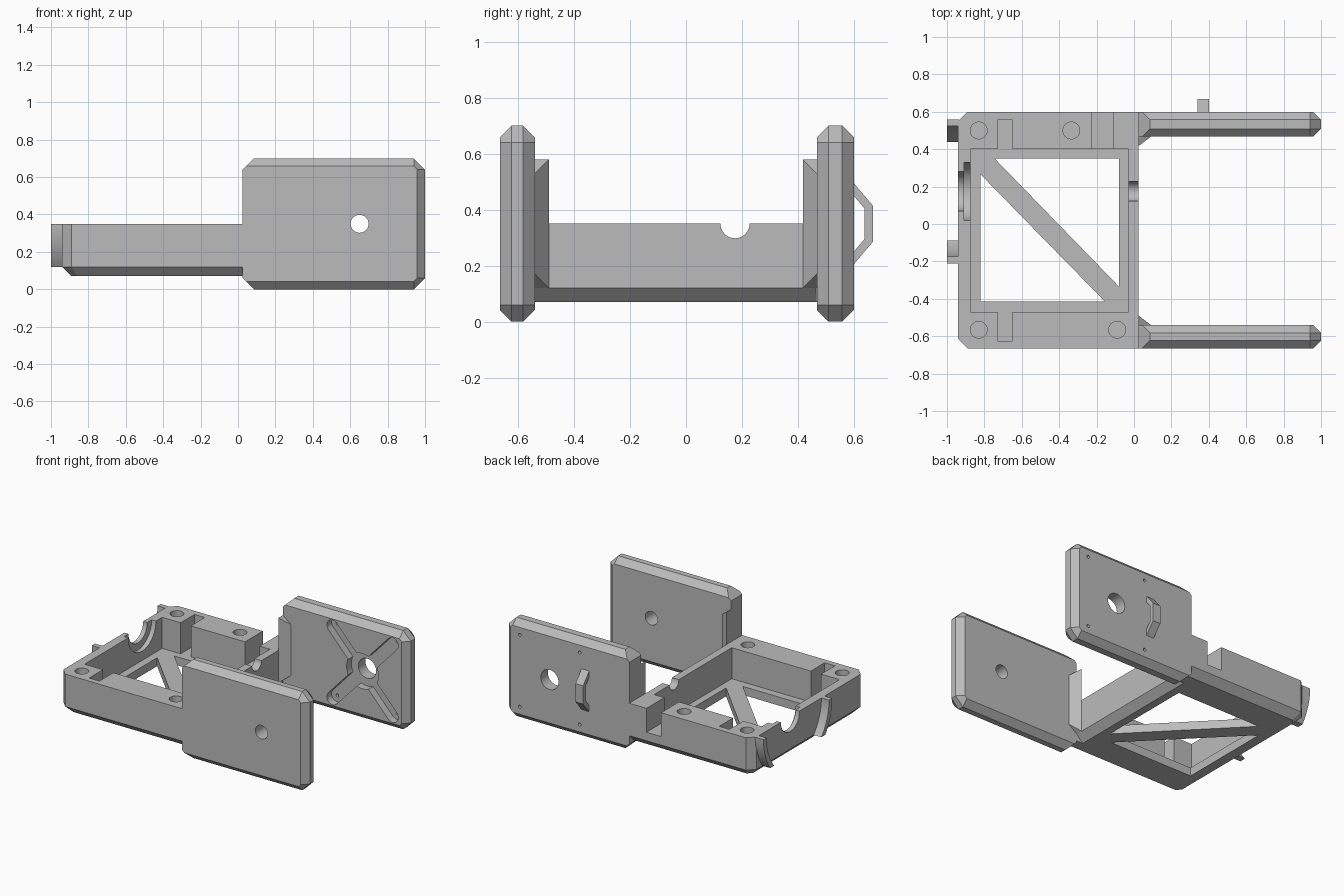
import bpy, bmesh, math
from mathutils import Vector, Matrix

cube = bpy.data.objects.get("Cube")
if cube:
    bpy.data.objects.remove(cube)

grey = bpy.data.materials.new("plain_grey")
grey.use_nodes = True
GREY = (0.5, 0.5, 0.5, 1)
grey.diffuse_color = GREY
grey.node_tree.nodes["Principled BSDF"].inputs["Base Color"].default_value = GREY


def finish(name, bm):
    bmesh.ops.recalc_face_normals(bm, faces=bm.faces)
    mesh = bpy.data.meshes.new(name)
    bm.to_mesh(mesh)
    bm.free()
    mesh.materials.append(grey)
    obj = bpy.data.objects.new(name, mesh)
    bpy.context.collection.objects.link(obj)
    return obj


def hull(name, points):
    bm = bmesh.new()
    for p in points:
        bm.verts.new(p)
    bmesh.ops.convex_hull(bm, input=bm.verts)
    bmesh.ops.dissolve_limit(bm, angle_limit=0.01, verts=bm.verts, edges=bm.edges)
    return finish(name, bm)


def box(name, x, y, z):
    return hull(name, [(a, b, c) for a in x for b in y for c in z])


def prism(name, axis, outline, lo, hi):
    """Extrude a closed outline given in the two remaining axes."""
    def place(u, v, w):
        p = [u, v]
        p.insert(axis, w)
        return p
    bm = bmesh.new()
    face = bm.faces.new([bm.verts.new(place(u, v, lo)) for u, v in outline])
    new = bmesh.ops.extrude_face_region(bm, geom=[face])["geom"]
    shift = Vector(place(0, 0, hi - lo))
    bmesh.ops.translate(bm, vec=shift, verts=[g for g in new if isinstance(g, bmesh.types.BMVert)])
    return finish(name, bm)


def arc(cu, cv, r, start=0, end=360, n=32):
    steps = n if end - start == 360 else n + 1
    angles = [math.radians(start + (end - start) * i / n) for i in range(steps)]
    return [(cu + r * math.cos(a), cv + r * math.sin(a)) for a in angles]


def cylinder(name, axis, u, v, r, lo, hi, n=32):
    return prism(name, axis, arc(u, v, r, n=n), lo, hi)


def cut(obj, cutters):
    for c in cutters:
        mod = obj.modifiers.new("cut", "BOOLEAN")
        mod.operation, mod.solver, mod.object = "DIFFERENCE", "EXACT", c
        bpy.context.view_layer.objects.active = obj
        bpy.ops.object.modifier_apply(modifier=mod.name)
        bpy.data.objects.remove(c)


def smooth(obj):
    bpy.ops.object.select_all(action="DESELECT")
    obj.select_set(True)
    bpy.context.view_layer.objects.active = obj
    bpy.ops.object.shade_smooth_by_angle(angle=math.radians(25))


# Tray with chamfered lower edges
LEFT, RIGHT, FRONT, BACK = -0.94, 0.025, -0.665, 0.60
BASE, CHAMFER, TOP, FLOOR = 0.07, 0.12, 0.35, 0.13


def tray_outline(i, z):
    c = 0.05 - 0.4 * i
    return [(RIGHT, FRONT + i, z), (RIGHT, BACK - i, z),
            (LEFT + i + c, FRONT + i, z), (LEFT + i, FRONT + i + c, z),
            (LEFT + i + c, BACK - i, z), (LEFT + i, BACK - i - c, z)]


tray = hull("tray", tray_outline(0, TOP) + tray_outline(0, CHAMFER) + tray_outline(0.05, BASE))
MID = 0.175
cutters = [
    box("cavity", (-0.875, -0.03), (-0.47, 0.40), (FLOOR, 0.5)),
    box("floor_opening", (-0.82, -0.08), (-0.415, 0.35), (0, 0.2)),
    box("front_slot", (-0.73, -0.65), (-0.625, -0.45), (FLOOR, 0.5)),
    box("back_slot", (-0.73, -0.65), (0.38, 0.555), (FLOOR, 0.5)),
    box("cable_gap", (-0.225, -0.11), (0.38, 0.7), (0.18, 0.5)),
    cylinder("outer_cradle", 0, MID, TOP, 0.105, -1, -0.9),
    cylinder("inner_cradle", 0, MID, TOP, 0.155, -0.908, -0.86),
    cylinder("right_notch", 0, MID, TOP, 0.052, -0.05, 0.1),
    prism("right_chamfer", 1, [(-0.03, 0.065), (0.03, 0.125), (0.03, 0.065)], -0.54, 0.465),
]
for x, y in ((-0.83, -0.565), (-0.09, -0.565), (-0.83, 0.50), (-0.335, 0.50)):
    cutters.append(cylinder("screw_hole", 2, x, y, 0.045, 0.17, 0.5))
cut(tray, cutters)
smooth(tray)

# Diagonal floor brace
prism("diagonal_brace", 2, [(-0.825, 0.27), (-0.825, 0.355), (-0.75, 0.355),
                            (-0.075, -0.34), (-0.075, -0.42), (-0.15, -0.42)], BASE, FLOOR)

# Two curved lugs on the end wall
drop = TOP - CHAMFER
for side, name in ((-1, "front_lug"), (1, "back_lug")):
    rings = []
    for r in (0.35, 0.385):
        low = math.degrees(math.asin(drop / r))
        rings.append([(MID + side * u, v) for u, v in arc(0, TOP, r, -low, 0, 12)])
    smooth(prism(name, 0, rings[0] + rings[1][::-1], -1, LEFT + 0.005))


# Side plates with chamfered rims, open at the tray end
def plate_outline(i, y):
    pts = []
    for z, s in ((0, 1), (0.7, -1)):
        c = 0.06 - i
        pts += [(RIGHT, y, z + s * (i + c)), (RIGHT + c, y, z + s * i),
                (1 - i - c, y, z + s * i), (1 - i, y, z + s * (i + c))]
    return pts


def plate(name, y0, y1):
    return hull(name, plate_outline(0.042, y0) + plate_outline(0, y0 + 0.042)
                + plate_outline(0, y1 - 0.042) + plate_outline(0.042, y1))


HX, HZ = 0.65, 0.35
front_plate = plate("front_plate", FRONT, -0.54)
cut(front_plate, [cylinder("hole", 1, HX, HZ, 0.048, -0.8, -0.4)])
smooth(front_plate)

back_plate = plate("back_plate", 0.467, BACK)
cutters = [cylinder("hole", 1, HX, HZ, 0.07, 0.3, 0.8),
           cylinder("hub", 1, HX, HZ, 0.125, 0.3, 0.52)]
for sx in (-1, 1):
    for sz in (-1, 1):
        dx, dz = sx * 0.235, sz * 0.255
        a = math.degrees(math.atan2(dz, dx))
        arm = arc(HX + dx, HZ + dz, 0.045, a - 90, a + 90, 12) + arc(HX, HZ, 0.045, a + 90, a + 270, 12)
        cutters.append(prism("cross_arm", 1, arm, 0.3, 0.52))
        cutters.append(cylinder("pin_hole", 1, HX + dx, HZ + dz, 0.011, 0.3, 0.8, 12))
cut(back_plate, cutters)
smooth(back_plate)

# Tapered gussets between tray and plates
for name, y, s in (("front_gusset", -0.54, 1), ("back_gusset", 0.467, -1)):
    inner = y + s * 0.05
    hull(name, [(RIGHT, b, z) for b in (y - s * 0.01, inner) for z in (0.12, 0.58)]
         + [(0.09, y, 0.17), (0.09, y, 0.53), (0.09, y - s * 0.01, 0.17), (0.09, y - s * 0.01, 0.53)])

# Cable loop on the back plate
prism("cable_loop", 0, [(0.595, 0.2), (0.667, 0.285), (0.667, 0.415), (0.595, 0.5),
                        (0.595, 0.455), (0.637, 0.405), (0.637, 0.295), (0.595, 0.245)], 0.34, 0.40)
